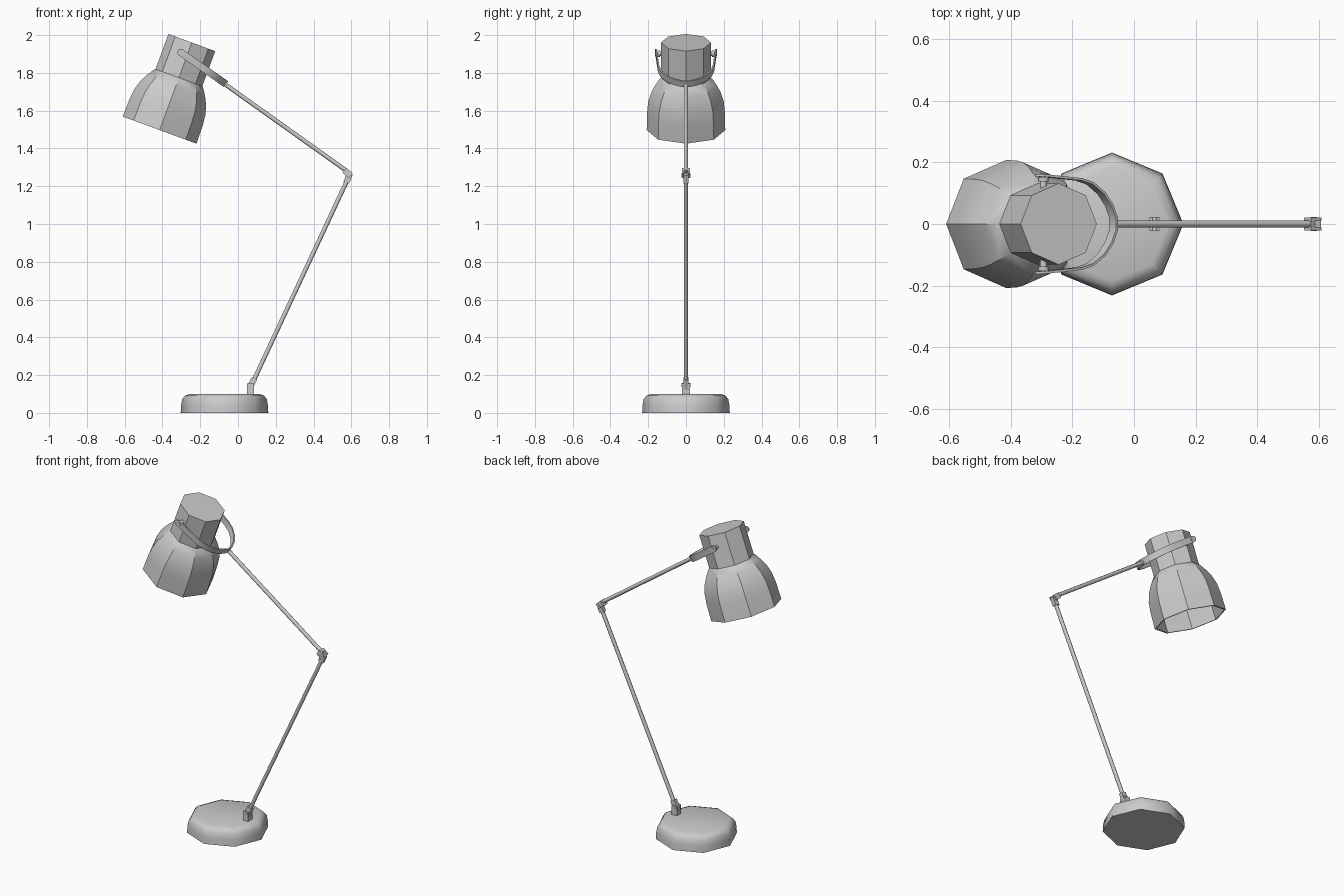
import bpy, bmesh
from math import cos, sin, pi, radians, atan2
from mathutils import Vector, Matrix

if "Cube" in bpy.data.objects:
    bpy.data.objects.remove(bpy.data.objects["Cube"])


def finish(name, bm, matrix=Matrix(), angle=30):
    bmesh.ops.recalc_face_normals(bm, faces=bm.faces)
    mesh = bpy.data.meshes.new(name)
    bm.to_mesh(mesh)
    bm.free()
    mesh.transform(matrix)
    mesh.shade_smooth()
    mesh.set_sharp_from_angle(angle=radians(angle))
    ob = bpy.data.objects.new(name, mesh)
    bpy.context.collection.objects.link(ob)
    return ob


def loft(bm, rings):
    """Bridge closed rings of equal size and cap both ends."""
    rows = [[bm.verts.new(p) for p in r] for r in rings]
    n = len(rows[0])
    for a, b in zip(rows, rows[1:]):
        for i in range(n):
            j = (i + 1) % n
            bm.faces.new((a[i], a[j], b[j], b[i]))
    bm.faces.new(rows[0][::-1])
    bm.faces.new(rows[-1])


def lathe(name, profile, matrix, angle=30, sides=8):
    bm = bmesh.new()
    loft(bm, [[(r * cos(2 * pi * i / sides), r * sin(2 * pi * i / sides), z)
               for i in range(sides)] for r, z in profile])
    return finish(name, bm, matrix, angle)


def rod(name, a, b, radius, sides=8):
    a, b = Vector(a), Vector(b)
    d = b - a
    m = Matrix.Translation(a) @ d.to_track_quat('Z', 'Y').to_matrix().to_4x4()
    return lathe(name, [(radius, 0), (radius, d.length)], m, 50, sides)


def block(name, a, b, depth, widths):
    """Box running from a to b in the xz plane; each entry of widths is a y range."""
    a, b = Vector((a[0], 0, a[1])), Vector((b[0], 0, b[1]))
    d = (b - a).normalized()
    side = Vector((d.z, 0, -d.x)) * depth / 2
    bm = bmesh.new()
    for y0, y1 in widths:
        lo, hi = Vector((0, y0, 0)), Vector((0, y1, 0))
        loft(bm, [[p - side + lo, p + side + lo, p + side + hi, p - side + hi]
                  for p in (a, b)])
    return finish(name, bm)


FORK = [(-0.021, -0.011), (0.011, 0.021)]
TONGUE = [(-0.012, 0.012)]

# Octagonal weighted base with a rounded top edge
lathe("base", [(0.232, 0), (0.23, 0.04), (0.224, 0.072), (0.21, 0.091), (0.185, 0.1)],
      Matrix.Translation((-0.0715, 0, 0)), 60)

# Base hinge
block("base_hinge_fork", (0.066, 0.095), (0.066, 0.155), 0.036, FORK)
block("base_hinge_foot", (0.066, 0.095), (0.066, 0.125), 0.036, [(-0.02, 0.02)])
block("base_hinge_tongue", (0.064, 0.135), (0.086, 0.182), 0.032, TONGUE)
rod("base_hinge_pin", (0.067, -0.023, 0.148), (0.067, 0.023, 0.148), 0.01)

# Arms
rod("lower_arm", (0.08, 0, 0.165), (0.58, 0, 1.235), 0.0115)
rod("upper_arm", (0.577, 0, 1.28), (-0.062, 0, 1.735), 0.0115)

# Elbow hinge
block("elbow_tongue", (0.573, 1.22), (0.592, 1.264), 0.032, TONGUE)
block("elbow_fork", (0.597, 1.255), (0.565, 1.283), 0.034, FORK)
block("elbow_fork_end", (0.576, 1.273), (0.564, 1.284), 0.034, [(-0.02, 0.02)])
rod("elbow_pin", (0.585, -0.023, 1.257), (0.585, 0.023, 1.257), 0.01)

# Tilted lamp head: neck and flared shade, hollow inside
head = Matrix.Translation((-0.415, 0, 1.497)) @ Matrix.Rotation(radians(20.2), 4, 'Y')
outer = [(0.132, 0.494), (0.132, 0.296), (0.138, 0.291), (0.165, 0.25),
         (0.185, 0.21), (0.2, 0.16), (0.206, 0.1), (0.208, 0)]
inner = [(r - 0.009, z) for r, z in outer[:0:-1]] + [(0.123, 0.484)]
lathe("lamp_head", outer + inner, head)

# U-shaped strap carrying the head: (along, sideways, half width)
half = [(-0.02, 0.159, 0.005), (-0.014, 0.159, 0.014), (0, 0.158, 0.019),
        (0.15, 0.145, 0.019), (0.195, 0.132, 0.019), (0.24, 0.1, 0.019),
        (0.27, 0.062, 0.019), (0.288, 0.02, 0.019)]
path = half + [(u, -y, w) for u, y, w in reversed(half)]
rings = []
for i, (u, y, w) in enumerate(path):
    a, b = path[max(i - 1, 0)], path[min(i + 1, len(path) - 1)]
    n = Vector((-(b[1] - a[1]), b[0] - a[0], 0)).normalized() * 0.004
    p = Vector((u, y, 0))
    rings.append([p + n + Vector((0, 0, w)), p + n - Vector((0, 0, w)),
                  p - n - Vector((0, 0, w)), p - n + Vector((0, 0, w))])
bm = bmesh.new()
loft(bm, rings)
pivot = Vector((-0.302, 0, 1.908))
finish("head_strap", bm, Matrix.Translation(pivot)
       @ Matrix.Rotation(atan2(0.172, 0.245), 4, 'Y'), 40)

# Pivot pins through both strap ends
for label, s in (("front", -1), ("back", 1)):
    at = lambda y: pivot + Vector((0.008, s * y, -0.006))
    rod(label + "_pivot_pin", at(0.1), at(0.164), 0.012)
    rod(label + "_pivot_washer", at(0.138), at(0.152), 0.017)
